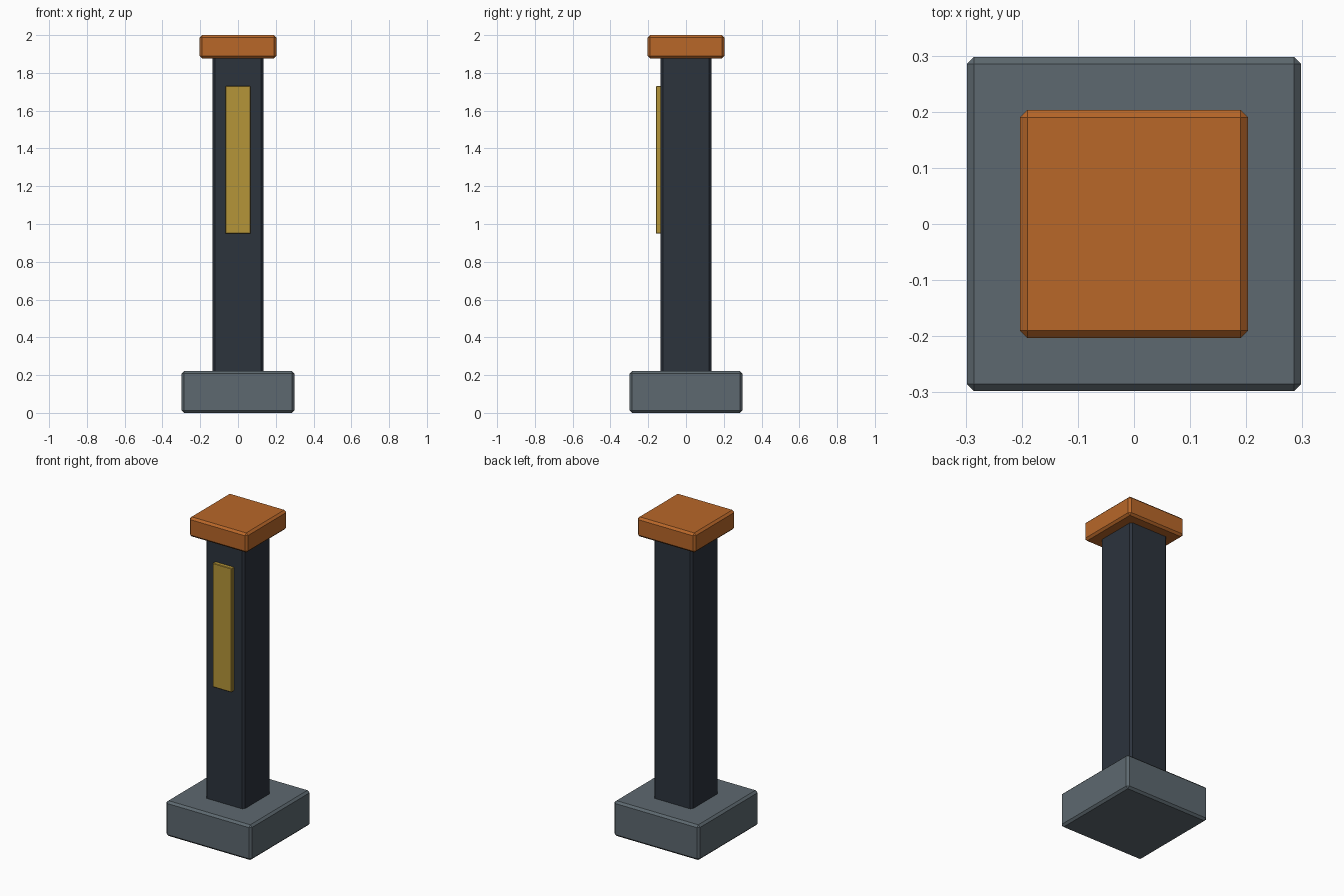
import bpy, bmesh

if "Cube" in bpy.data.objects:
    bpy.data.objects.remove(bpy.data.objects["Cube"])


def material(name, rgb):
    mat = bpy.data.materials.new(name)
    mat.diffuse_color = (*rgb, 1.0)
    mat.use_nodes = True
    mat.node_tree.nodes["Principled BSDF"].inputs["Base Color"].default_value = mat.diffuse_color
    return mat


def block(name, lo, hi, bevel, mat):
    """Flat-shaded box between two corners with single-segment chamfered edges."""
    bm = bmesh.new()
    bmesh.ops.create_cube(bm, size=1.0)
    for v in bm.verts:
        v.co = [(a + b) / 2 + c * (b - a) for a, b, c in zip(lo, hi, v.co)]
    bmesh.ops.bevel(bm, geom=bm.edges[:], offset=bevel, segments=1,
                    profile=0.5, affect='EDGES')
    mesh = bpy.data.meshes.new(name)
    bm.to_mesh(mesh)
    bm.free()
    mesh.materials.append(mat)
    obj = bpy.data.objects.new(name, mesh)
    bpy.context.collection.objects.link(obj)
    return obj


stone = material("slate_grey", (0.11, 0.14, 0.16))
dark = material("dark_blue_grey", (0.025, 0.033, 0.046))
orange = material("orange", (0.48, 0.135, 0.022))
yellow = material("yellow", (0.46, 0.30, 0.04))

# Square foot
block("base", (-0.298, -0.298, 0), (0.298, 0.298, 0.222), 0.013, stone)
# Post, its ends sunk slightly into the base and the cap
block("column", (-0.135, -0.135, 0.205), (0.135, 0.135, 1.895), 0.012, dark)
# Overhanging top
block("cap", (-0.203, -0.203, 1.877), (0.203, 0.203, 2.0), 0.013, orange)
# Thin plate on the front of the post
block("front_panel", (-0.066, -0.159, 0.949), (0.066, -0.132, 1.73), 0.003, yellow)
